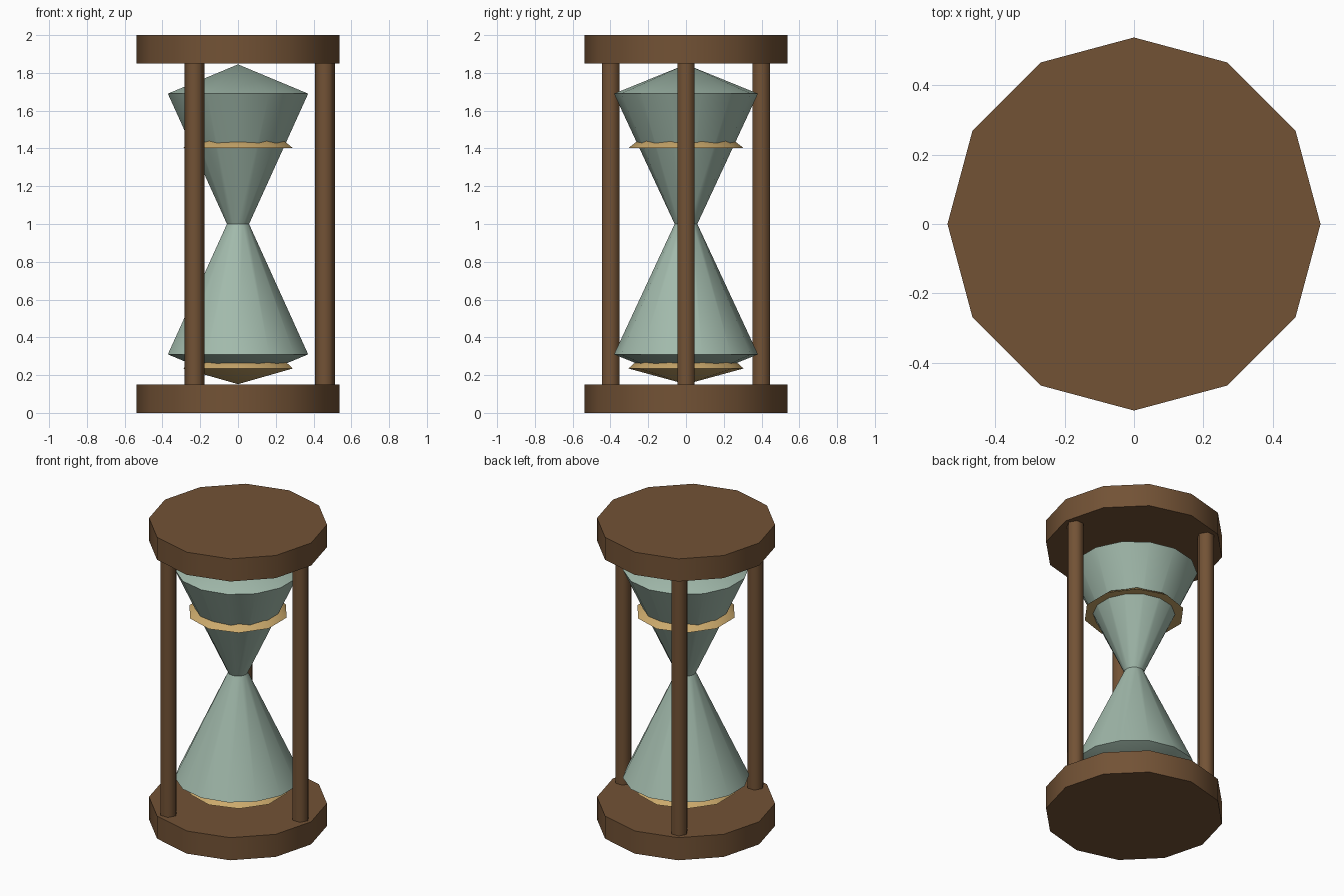
import bpy, bmesh
from math import cos, sin, pi, radians

cube = bpy.data.objects.get("Cube")
if cube:
    bpy.data.objects.remove(cube, do_unlink=True)


def material(name, rgb):
    mat = bpy.data.materials.new(name)
    mat.use_nodes = True
    mat.diffuse_color = (*rgb, 1)
    mat.node_tree.nodes["Principled BSDF"].inputs["Base Color"].default_value = (*rgb, 1)
    return mat


wood = material("brown_wood", (0.17, 0.085, 0.036))
glass = material("pale_green_glass", (0.36, 0.49, 0.41))
sand = material("golden_sand", (0.60, 0.40, 0.15))


def lathe(name, profile, sides, mat, start=0.0, centre=(0, 0), smooth=40):
    """Turn a (radius, height) profile, listed upwards from axis to axis."""
    bm = bmesh.new()
    rings = []
    for r, z in profile:
        count = sides if r > 0 else 1
        rings.append([bm.verts.new((r * cos(start + 2 * pi * i / sides),
                                    r * sin(start + 2 * pi * i / sides), z))
                      for i in range(count)])
    for low, high in zip(rings, rings[1:]):
        for i in range(sides):
            j = (i + 1) % sides
            if len(low) == 1:
                bm.faces.new((low[0], high[j], high[i]))
            elif len(high) == 1:
                bm.faces.new((low[i], low[j], high[0]))
            else:
                bm.faces.new((low[i], low[j], high[j], high[i]))
    bmesh.ops.recalc_face_normals(bm, faces=bm.faces)
    mesh = bpy.data.meshes.new(name)
    bm.to_mesh(mesh)
    bm.free()
    mesh.materials.append(mat)
    obj = bpy.data.objects.new(name, mesh)
    obj.location = (*centre, 0)
    bpy.context.collection.objects.link(obj)
    bpy.ops.object.select_all(action='DESELECT')
    obj.select_set(True)
    bpy.context.view_layer.objects.active = obj
    bpy.ops.object.shade_smooth_by_angle(angle=radians(smooth))
    return obj


def cylinder(name, radius, bottom, top, sides, **options):
    profile = [(0, bottom), (radius, bottom), (radius, top), (0, top)]
    return lathe(name, profile, sides, wood, **options)


# End plates
cylinder("bottom_plate", 0.537, 0, 0.15, 12)
cylinder("top_plate", 0.537, 1.85, 2, 12)

# Three posts around the glass
for i, place in enumerate(("left", "back_right", "front_right")):
    a = 2 * pi * i / 3
    cylinder(place + "_post", 0.053, 0.14, 1.86, 6,
             centre=(0.46 * cos(a), 0.46 * sin(a)), smooth=65)

# Glass: two bulbs meeting at a narrow waist
lathe("glass_bulbs", [(0, 0.155), (0.381, 0.31), (0.06, 1.0), (0.381, 1.69), (0, 1.845)],
      14, glass, start=pi / 2, smooth=30)

# Sand, showing as a rim around each bulb
lathe("upper_sand", [(0, 1.402), (0.305, 1.402), (0.25, 1.445), (0, 1.46)],
      10, sand, start=pi / 2)
lathe("lower_sand", [(0, 0.152), (0.305, 0.235), (0.268, 0.268), (0, 0.31)],
      10, sand, start=pi / 2)
